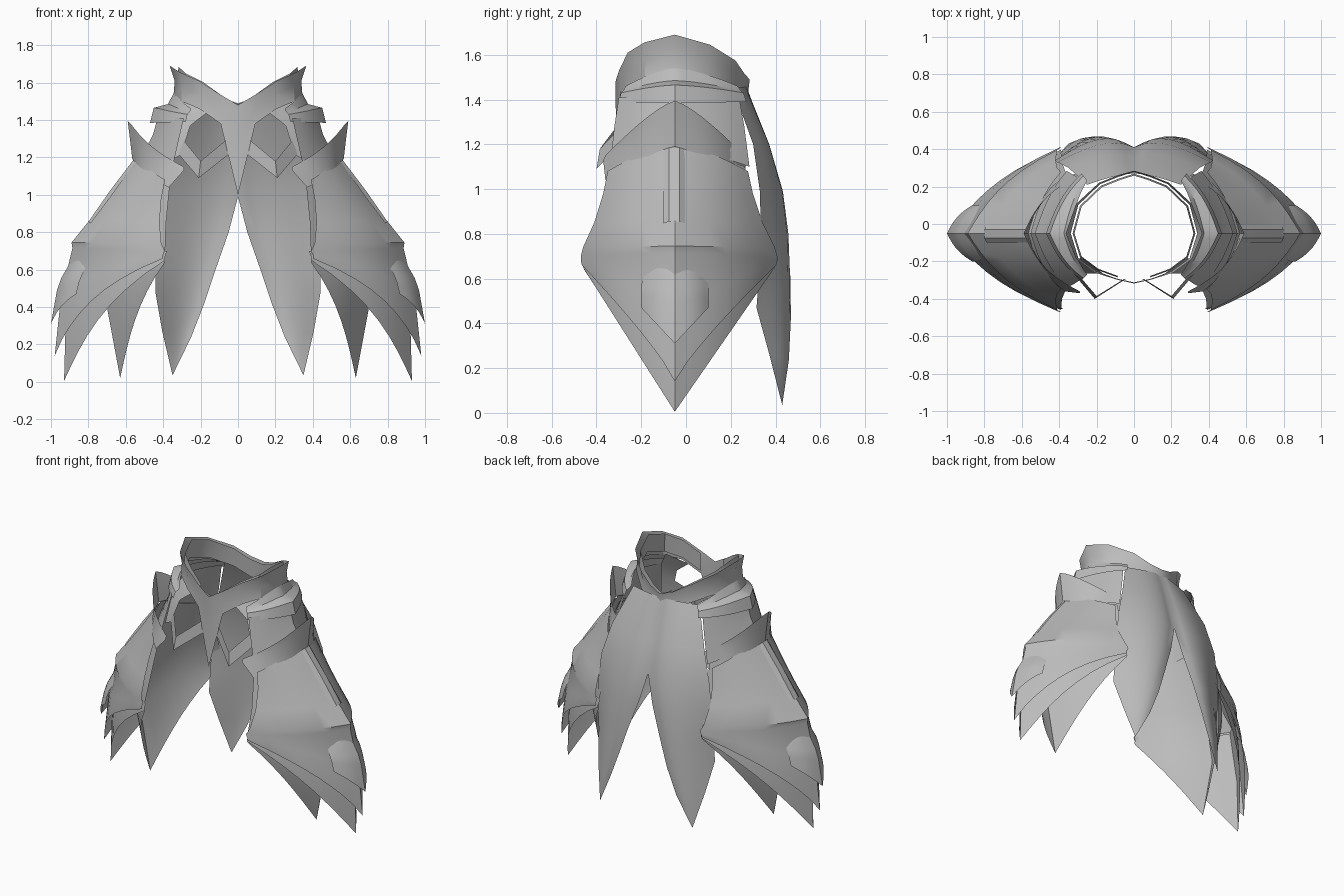
import bpy, bmesh, math

cube = bpy.data.objects.get("Cube")
if cube:
    bpy.data.objects.remove(cube, do_unlink=True)

steel = bpy.data.materials.new("grey steel")
steel.use_nodes = True
GREY = (0.5, 0.5, 0.5, 1)
steel.diffuse_color = GREY
steel.node_tree.nodes["Principled BSDF"].inputs["Base Color"].default_value = GREY

YC = -0.05  # depth of the outer ridge on the hip plates


def sheet(name, rows, angle=35):
    """Thin plate through rows of points, mirrored to both sides."""
    bm = bmesh.new()
    grid = [[bm.verts.new(p) for p in row] for row in rows]
    for a, b in zip(grid, grid[1:]):
        for i in range(len(a) - 1):
            bm.faces.new((a[i], a[i + 1], b[i + 1], b[i]))
    bmesh.ops.remove_doubles(bm, verts=bm.verts, dist=0.0005)
    bm.normal_update()
    # face the plate away from the body axis
    facing = 0
    for f in bm.faces:
        c = f.calc_center_median()
        facing += f.calc_area() * (f.normal.x * c.x + f.normal.y * (c.y - YC))
    if facing < 0:
        bmesh.ops.reverse_faces(bm, faces=bm.faces)
    me = bpy.data.meshes.new(name)
    bm.to_mesh(me)
    bm.free()
    me.materials.append(steel)
    ob = bpy.data.objects.new(name, me)
    bpy.context.collection.objects.link(ob)
    mod = ob.modifiers.new("Mirror", "MIRROR")
    mod.merge_threshold = 0.001
    bpy.ops.object.select_all(action="DESELECT")
    ob.select_set(True)
    bpy.context.view_layer.objects.active = ob
    bpy.ops.object.shade_smooth_by_angle(angle=math.radians(angle))


def arc(back, ridge, rx, rz, ex, w, ez, q=1.5, n=8):
    """Row from front edge over the outer ridge (rx, rz) to the back edge."""
    row = []
    for i in range(-n, n + 1):
        t = abs(i) / n
        y = YC + w * i / n * (back if i > 0 else 1)
        bend = ridge * t + (1 - ridge) * t ** 3
        row.append((rx + (ex - rx) * bend, y, rz + (ez - rz) * t ** q))
    return row


def plate(name, specs, back=1.0, ridge=0.55):
    """Curved plate; back widens its rear half, ridge sharpens its middle."""
    sheet(name, [arc(back, ridge, *s) for s in specs])


# Waist collar with the pointed front
collar = [  # x, y, top z, bottom z, top flare
    (0, -.31, 1.48, 1.0, 1.02), (.09, -.29, 1.535, 1.38, 1.03),
    (.2, -.25, 1.61, 1.46, 1.05), (.295, -.18, 1.655, 1.50, 1.05),
    (.335, -.05, 1.69, 1.53, 1.09), (.295, .10, 1.645, 1.50, 1.05),
    (.18, .21, 1.575, 1.45, 1.04), (.08, .25, 1.515, 1.40, 1.04),
    (0, .275, 1.49, 1.38, 1.03)]


def flare(x, y, k):
    return x * k, YC + (y - YC) * k


sheet("waist_collar", [
    [(*flare(x, y, k), t) for x, y, t, b, k in collar],
    [(*flare(x, y, 1.01), t * .5 + b * .5) for x, y, t, b, k in collar],
    [(*flare(x, y, 1.03), b) for x, y, t, b, k in collar]])
# Inner lining of the collar
sheet("collar_lining", [
    [(*flare(x, y, .95), t - .005) for x, y, t, b, k in collar[1:]],
    [(*flare(x, y, .98), t - .13) for x, y, t, b, k in collar[1:]]])

# Open V frame beside the front point
sheet("front_frame", [
    [(.055, -.295, 1.30), (.20, -.385, 1.18), (.29, -.28, 1.29)],
    [(.045, -.295, 1.22), (.21, -.40, 1.09), (.32, -.27, 1.22)]], 20)
# Strap from the collar down to the outer end of the frame
sheet("front_strap", [
    [(.165, -.265, 1.44), (.255, -.265, 1.37), (.28, -.28, 1.29), (.31, -.275, 1.21)],
    [(.28, -.18, 1.51), (.33, -.20, 1.42), (.35, -.23, 1.33), (.37, -.26, 1.18)]])

# Hip plates under the collar
plate("hip_band", [
    (.345, 1.54, .25, .22, 1.46), (.375, 1.485, .26, .23, 1.44),
    (.45, 1.465, .27, .24, 1.43), (.47, 1.385, .28, .25, 1.39)], 1.28, .6)
plate("hip_plate", [
    (.43, 1.41, .29, .25, 1.41), (.455, 1.32, .32, .27, 1.28),
    (.53, 1.18, .36, .29, 1.10)], 1.15, .65)

# Pointed band above the thigh guard
plate("thigh_band", [
    (.59, 1.395, .29, .31, 1.15, 1.3), (.578, 1.30, .29, .32, 1.13, 1.3),
    (.565, 1.19, .37, .31, 1.04, 1.3)], 1.0, .45)

# Domed thigh guard running down into a point
plate("thigh_guard", [
    (.55, 1.20, .39, .30, 1.08), (.67, 1.03, .41, .32, .98),
    (.79, .87, .42, .36, .85), (.89, .745, .41, .41, .74),
    (.885, .715, .39, .42, .70), (.945, .47, .40, .42, .68, 1.0),
    (.98, .14, .40, .415, .66, .85)], 1.09)
# Short pointed layer on top and long one beneath
plate("thigh_layer_upper", [
    (.885, .66, .79, .13, .65), (.945, .555, .835, .15, .57),
    (.968, .49, .85, .15, .53), (1.0, .31, .865, .15, .47, 1.0)])
plate("thigh_layer_lower", [
    (.86, .72, .38, .40, .70), (.92, .38, .39, .405, .67, 1.0),
    (.93, .005, .39, .41, .65, 1.0)], 1.09)

# Raised rib down the guard
ribs = []
for x, z, lift in ((.56, 1.185, .012), (.68, 1.015, .018), (.80, .855, .012)):
    ribs.append([(x + lift * s - .012, y, z + lift * s * .7 - .008)
                 for y, s in ((-.10, 0), (-.075, 1), (-.03, 1), (-.005, 0))])
sheet("guard_rib", ribs)

# Long inner side panel
plate("side_panel", [
    (.51, 1.18, .36, .29, 1.10), (.64, .85, .385, .35, .85),
    (.71, .45, .39, .405, .69, 1.0), (.63, .02, .39, .405, .64, 1.0)], 1.08)

# Back panels joined at the top and parting lower down
back_edges = [  # inner x, y, z / outer x, y, z / bulge
    (0, .27, 1.46, .25, .21, 1.45, .01),
    (0, .35, 1.20, .35, .30, 1.20, .04),
    (0, .41, .99, .41, .33, .99, .05),
    (.05, .435, .80, .43, .335, .80, .055),
    (.12, .455, .60, .44, .325, .60, .05),
    (.18, .465, .42, .44, .315, .47, .04),
    (.25, .46, .24, .405, .37, .27, .02),
    (.35, .43, .035, .35, .43, .035, 0)]
rows = []
for xi, yi, zi, xo, yo, zo, b in back_edges:
    row = []
    for k in range(9):
        t = k / 8
        row.append((xi + (xo - xi) * t,
                    yi + (yo - yi) * t + b * math.sin(math.pi * t ** .8),
                    zi + (zo - zi) * t))
    rows.append(row)
sheet("back_panel", rows)
